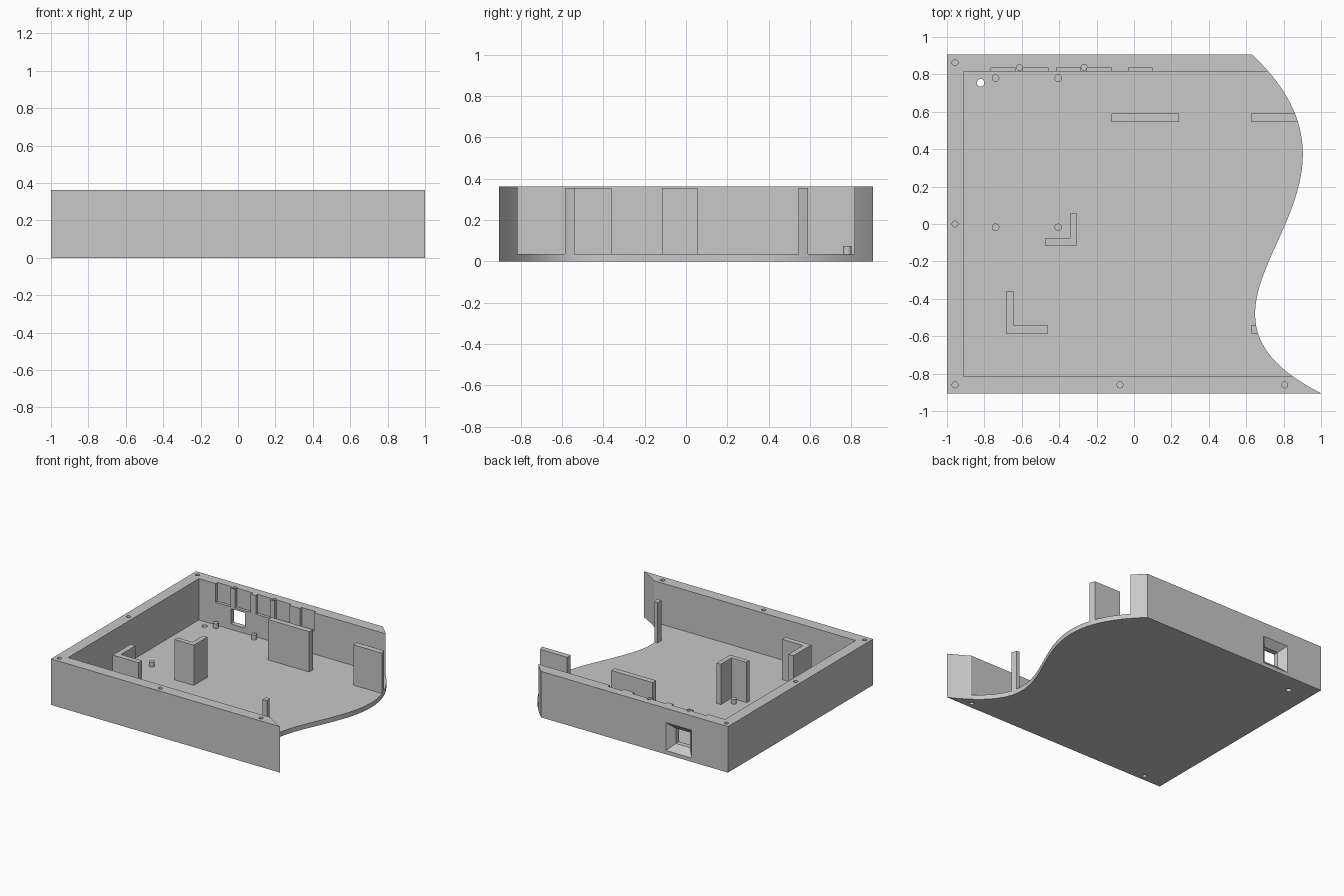
import bpy
import bmesh
from math import cos, sin, tau
from mathutils import Vector
from mathutils.geometry import interpolate_bezier

default = bpy.data.objects.get("Cube")
if default:
    bpy.data.objects.remove(default, do_unlink=True)

HEIGHT, FLOOR, RIB_TOP = 0.363, 0.037, 0.355
BACK, INNER = 0.905, 0.815

grey = bpy.data.materials.new("plain grey")
grey.use_nodes = True
grey.diffuse_color = (0.58, 0.58, 0.58, 1)
grey.node_tree.nodes["Principled BSDF"].inputs["Base Color"].default_value = grey.diffuse_color


def loft(name, ring_a, ring_b):
    """Closed solid between two matching rings of points."""
    bm = bmesh.new()
    a = [bm.verts.new(p) for p in ring_a]
    b = [bm.verts.new(p) for p in ring_b]
    bm.faces.new(a)
    bm.faces.new(b)
    for i in range(len(a)):
        j = (i + 1) % len(a)
        bm.faces.new((a[i], a[j], b[j], b[i]))
    bmesh.ops.recalc_face_normals(bm, faces=bm.faces)
    mesh = bpy.data.meshes.new(name)
    bm.to_mesh(mesh)
    bm.free()
    mesh.materials.append(grey)
    ob = bpy.data.objects.new(name, mesh)
    bpy.context.collection.objects.link(ob)
    return ob


def prism(name, outline, z0, z1):
    return loft(name, [(x, y, z0) for x, y in outline], [(x, y, z1) for x, y in outline])


def box(name, x0, x1, y0, y1, z0, z1):
    return prism(name, [(x0, y0), (x1, y0), (x1, y1), (x0, y1)], z0, z1)


def cylinder(name, x, y, r, z0, z1, sides=24):
    ring = [(x + r * cos(tau * i / sides), y + r * sin(tau * i / sides)) for i in range(sides)]
    return prism(name, ring, z0, z1)


def boolean(ob, tool, operation="DIFFERENCE", keep=False):
    tool.hide_render = True
    mod = ob.modifiers.new("cut", "BOOLEAN")
    mod.operation, mod.object, mod.solver = operation, tool, "EXACT"
    deps = bpy.context.evaluated_depsgraph_get()
    mesh = bpy.data.meshes.new_from_object(ob.evaluated_get(deps))
    ob.modifiers.clear()
    ob.data = mesh
    if not keep:
        bpy.data.objects.remove(tool, do_unlink=True)


# Tray outline: straight on three sides, one S-curve on the open side
curve = interpolate_bezier(Vector((0.632, BACK, 0)), Vector((1.46, 0.13, 0)),
                           Vector((0.03, -0.41, 0)), Vector((1, -BACK, 0)), 64)
outline = [(p.x, p.y) for p in curve] + [(-1, -BACK), (-1, BACK)]
tray = prism("tray", outline, 0, HEIGHT)
boolean(tray, box("cavity", -0.912, 2, -INNER, INNER, FLOOR, 1))

# Shallow open-topped slots inside the back wall
for x0, x1 in [(-0.765, -0.635), (-0.595, -0.46), (-0.415, -0.29), (-0.25, -0.12), (-0.03, 0.095)]:
    boolean(tray, box("slot", x0, x1, 0.7, 0.838, 0.215, 1))

# Tapered window through the back wall
boolean(tray, box("window", -0.633, -0.51, 0.75, 1, 0.08, 0.2))


def window_ring(grow, y):
    x0, x1, z0, z1 = -0.633 - grow, -0.51 + grow, 0.08 - grow, 0.2 + grow
    return [(x0, y, z0), (x1, y, z0), (x1, y, z1), (x0, y, z1)]


boolean(tray, loft("window_taper", window_ring(0, 0.855), window_ring(0.06, 0.915)))

# Screw holes in the rim, blind holes underneath and one hole through the floor
for x, y in [(-0.957, 0.862), (-0.957, 0), (-0.957, -0.86), (-0.075, -0.86), (0.805, -0.86),
             (-0.612, 0.838), (-0.267, 0.838)]:
    boolean(tray, cylinder("screw_hole", x, y, 0.016, 0.26, 1))
for x in (-0.82, 0.805):
    boolean(tray, cylinder("under_hole", x, -0.86, 0.016, -1, 0.1))
boolean(tray, cylinder("floor_hole", -0.82, 0.755, 0.02, -1, 0.1))

# Upright plates, trimmed to the tray outline where they reach the curve
parts = [tray]
trim = prism("trim", outline, -1, 1)
for name, x0, x1, y0, y1 in [("back_plate", -0.12, 0.24, 0.545, 0.59),
                             ("side_plate", 0.625, 1, 0.545, 0.59),
                             ("front_post", 0.625, 0.72, -0.585, -0.54)]:
    plate = box(name, x0, x1, y0, y1, FLOOR - 0.01, RIB_TOP)
    boolean(plate, trim, "INTERSECT", keep=True)
    parts.append(plate)
bpy.data.objects.remove(trim, do_unlink=True)


# L-shaped corner brackets
def bracket(name, x, y, dx, dy, t):
    tx = t if dx > 0 else -t
    ring = [(x, y), (x + dx, y), (x + dx, y + t), (x + tx, y + t), (x + tx, y + dy), (x, y + dy)]
    return prism(name, ring, FLOOR - 0.01, RIB_TOP)


parts.append(bracket("front_bracket", -0.685, -0.585, 0.225, 0.225, 0.043))
parts.append(bracket("middle_bracket", -0.305, -0.115, -0.17, 0.17, 0.038))

# Small round standoffs
for x in (-0.74, -0.405):
    for y in (0.78, -0.018):
        parts.append(cylinder("standoff", x, y, 0.02, FLOOR - 0.01, 0.075))

# Smooth the curves, keep the edges crisp
bpy.ops.object.select_all(action="DESELECT")
for ob in parts:
    ob.select_set(True)
bpy.context.view_layer.objects.active = tray
bpy.ops.object.shade_smooth_by_angle()
